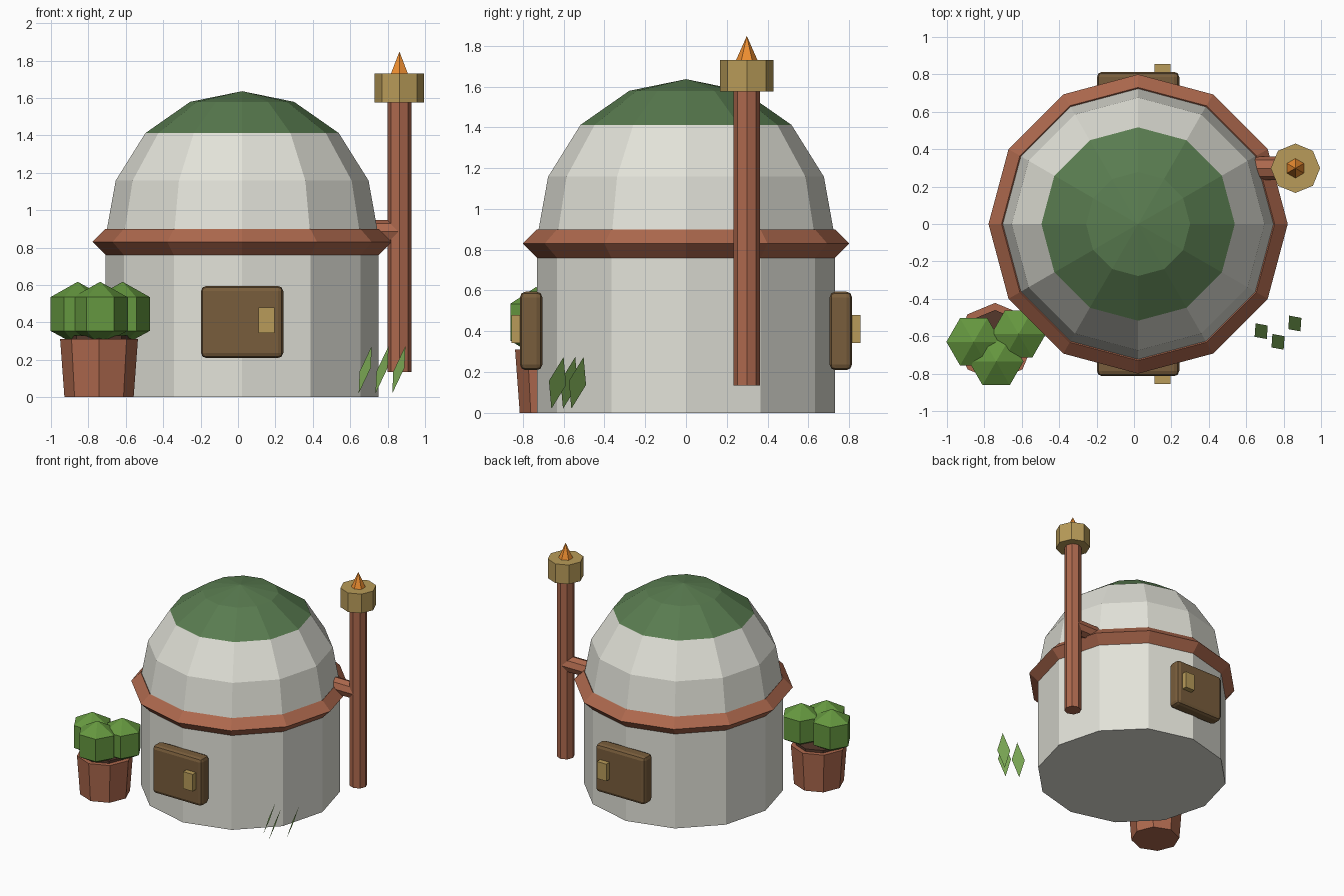
import bpy, bmesh, math
from mathutils import Matrix

if "Cube" in bpy.data.objects:
    bpy.data.objects.remove(bpy.data.objects["Cube"])


def material(name, rgb):
    m = bpy.data.materials.new(name)
    m.diffuse_color = (*rgb, 1)
    m.use_nodes = True
    m.node_tree.nodes["Principled BSDF"].inputs["Base Color"].default_value = m.diffuse_color
    return m


PLASTER = material("plaster", (0.76, 0.76, 0.69))
MOSS = material("moss", (0.10, 0.20, 0.08))
CLAY = material("clay", (0.42, 0.14, 0.075))
WOOD = material("wood", (0.19, 0.11, 0.045))
BRASS = material("brass", (0.48, 0.33, 0.10))
FLAME = material("flame", (0.85, 0.27, 0.03))
LEAF = material("leaf", (0.13, 0.31, 0.05))
GRASS = material("grass", (0.20, 0.40, 0.09))
SOIL = material("soil", (0.09, 0.04, 0.025))


def finish(name, bm, mat):
    bmesh.ops.recalc_face_normals(bm, faces=bm.faces)
    me = bpy.data.meshes.new(name)
    bm.to_mesh(me)
    bm.free()
    me.materials.append(mat)
    ob = bpy.data.objects.new(name, me)
    bpy.context.collection.objects.link(ob)
    return ob


def lathe(name, profile, sides, centre, mat, phase=0.0, cap=True, loop=False, turn=None):
    """Spin (radius, height) points around z; a zero radius makes a tip."""
    bm = bmesh.new()
    rings = []
    for r, z in profile:
        n = 1 if r == 0 else sides
        angles = [phase + 2 * math.pi * i / sides for i in range(n)]
        rings.append([bm.verts.new((r * math.cos(a), r * math.sin(a), z)) for a in angles])
    pairs = list(zip(rings, rings[1:]))
    if loop:
        pairs.append((rings[-1], rings[0]))
    for a, b in pairs:
        for i in range(sides):
            j = (i + 1) % sides
            if len(a) == 1:
                bm.faces.new((a[0], b[j], b[i]))
            elif len(b) == 1:
                bm.faces.new((a[i], a[j], b[0]))
            else:
                bm.faces.new((a[i], a[j], b[j], b[i]))
    if cap and not loop:
        for ring in (rings[0], rings[-1]):
            if len(ring) > 1:
                bm.faces.new(ring)
    if turn:
        bm.transform(turn)
    bm.transform(Matrix.Translation(centre))
    return finish(name, bm, mat)


def box(name, centre, size, mat, bevel=0.0):
    bm = bmesh.new()
    bmesh.ops.create_cube(bm, size=1)
    bm.transform(Matrix.Translation(centre) @ Matrix.Diagonal((*size, 1)))
    if bevel:
        bmesh.ops.bevel(bm, geom=bm.edges[:], offset=bevel, segments=2,
                        profile=0.5, affect='EDGES')
    return finish(name, bm, mat)


# Hut: wall, dome, mossy top and ring
CX = 0.022
lathe("wall", [(0.73, 0), (0.73, 0.84)], 12, (CX, 0, 0), PLASTER)
lathe("dome", [(0.73, 0.84), (0.727, 0.875), (0.676, 1.158), (0.517, 1.412)],
      12, (CX, 0, 0), PLASTER, cap=False)
lathe("moss_top", [(0.517, 1.412), (0.278, 1.579), (0, 1.636)],
      12, (CX, 0, 0), MOSS, cap=False)
lathe("ring", [(0.80, 0.83), (0.73, 0.90), (0.66, 0.83), (0.73, 0.76)],
      12, (CX, 0, 0), CLAY, loop=True)

# Front and back doors with handles
for side, s in (("front", -1), ("back", 1)):
    box(side + "_door", (CX, 0.759 * s, 0.402), (0.44, 0.11, 0.385), WOOD, 0.028)
    box(side + "_handle", (0.153, 0.815 * s, 0.412), (0.085, 0.08, 0.137), BRASS)

# Torch post with bracket, bowl and flame
TX, TY = 0.863, 0.298
lathe("post", [(0.065, 0.135), (0.065, 1.60)], 8, (TX, TY, 0), CLAY)
lathe("bracket", [(0.063, 0.60), (0.063, 0.86)], 8, (0, TY, 0.885), CLAY,
      turn=Matrix.Rotation(math.pi / 2, 4, 'Y'))
lathe("torch_bowl", [(0.132, 1.576), (0.132, 1.73)], 8, (TX, TY, 0), BRASS)
lathe("flame", [(0.07, 1.69), (0, 1.848)], 6, (TX, TY, 0), FLAME, phase=math.pi / 2)

# Pot, soil and bushes
PX, PY = -0.743, -0.63
lathe("pot", [(0.185, 0), (0.208, 0.31)], 8, (PX, PY, 0), CLAY)
lathe("soil", [(0.17, 0.29), (0.17, 0.33)], 8, (PX, PY, 0), SOIL)
for i, (x, y) in enumerate([(-0.857, -0.63), (-0.617, -0.588), (-0.737, -0.735)]):
    lathe(f"bush_{i + 1}", [(0, -0.17), (0.146, -0.09), (0.146, 0.09), (0, 0.172)],
          6, (x, y, 0.445), LEAF)

# Grass blades
for i, (x, y) in enumerate([(0.68, -0.573), (0.77, -0.63), (0.86, -0.532)]):
    bm = bmesh.new()
    corners = [(-0.035, -0.03, -0.127), (0.03, -0.042, 0.01),
               (0.035, 0.03, 0.127), (-0.03, 0.042, -0.01)]
    bm.faces.new([bm.verts.new((x + a, y + b, 0.147 + c)) for a, b, c in corners])
    finish(f"grass_blade_{i + 1}", bm, GRASS)
